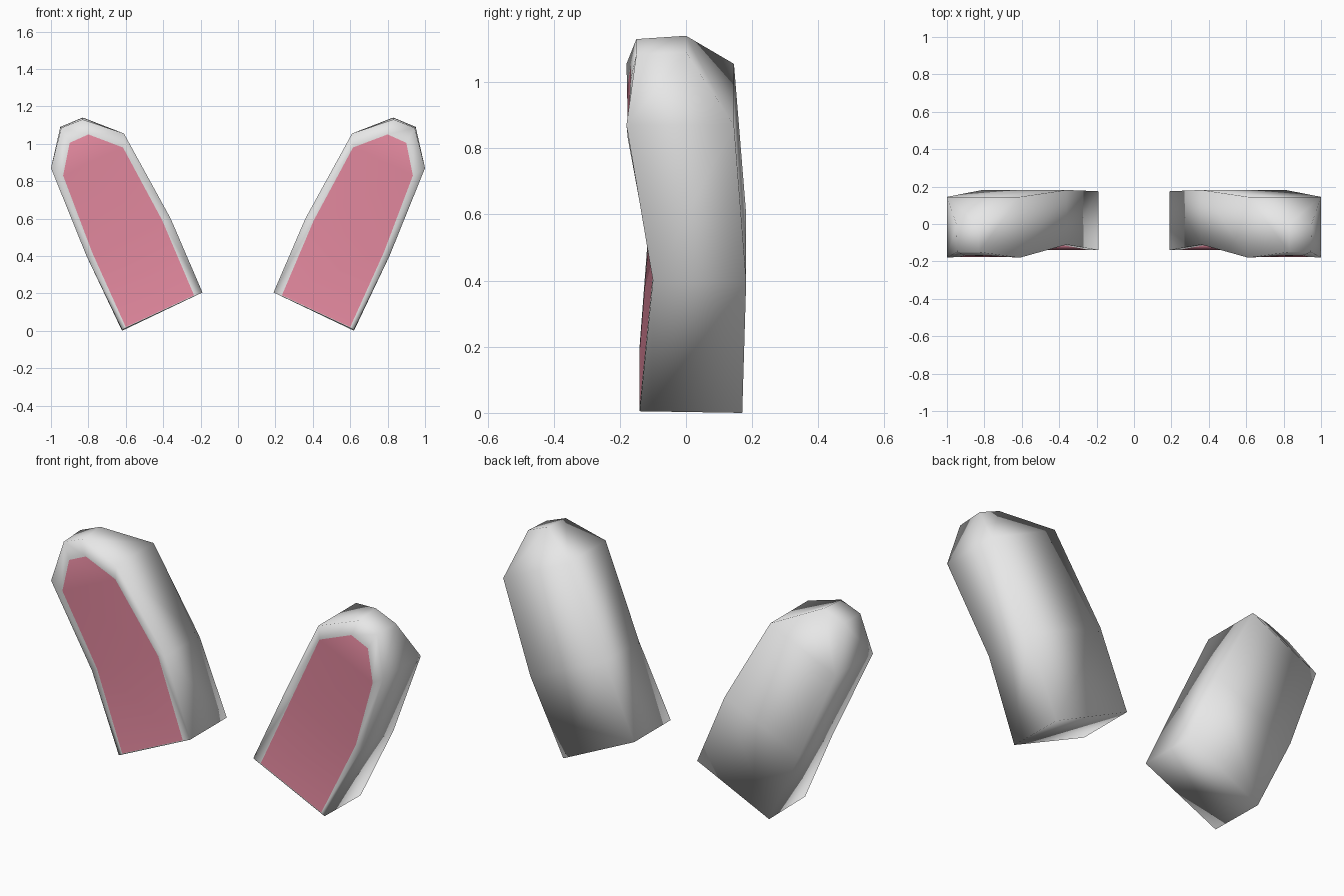
import bpy
import bmesh

cube = bpy.data.objects.get("Cube")
if cube:
    bpy.data.objects.remove(cube, do_unlink=True)


def make_material(name, rgb):
    mat = bpy.data.materials.new(name)
    mat.use_nodes = True
    mat.diffuse_color = (*rgb, 1)
    mat.node_tree.nodes["Principled BSDF"].inputs["Base Color"].default_value = (*rgb, 1)
    return mat


fur = make_material("pale grey fur", (0.8, 0.8, 0.8))
skin = make_material("pink inner ear", (0.8, 0.26, 0.36))

# Cross-sections from base to tip; each runs: front outer, back outer,
# back inner, front inner, pink inner edge, pink outer edge
SECTIONS = [
    [(0.62, -0.14, 0.005), (0.62, 0.17, 0), (0.19, 0.175, 0.205),
     (0.19, -0.14, 0.205), (0.235, -0.14, 0.19), (0.6, -0.14, 0.02)],
    [(0.81, -0.1, 0.4), (0.81, 0.182, 0.4), (0.36, 0.182, 0.6),
     (0.36, -0.11, 0.6), (0.405, -0.108, 0.59), (0.78, -0.1, 0.42)],
    [(1, -0.18, 0.87), (1, 0.145, 0.87), (0.61, 0.145, 1.055),
     (0.61, -0.18, 1.055), (0.615, -0.178, 0.98), (0.935, -0.176, 0.83)],
    [(0.945, -0.15, 1.085), (0.95, 0, 1.09), (0.83, 0, 1.14),
     (0.83, -0.15, 1.13), (0.8, -0.167, 1.05), (0.9, -0.168, 1.005)],
]
PINK_SIDE = 4


def make_ear(name, side):
    bm = bmesh.new()
    rings = [[bm.verts.new((side * x, y, z)) for x, y, z in ring] for ring in SECTIONS]
    # Walls, rim and pink strip
    for low, high in zip(rings, rings[1:]):
        for i in range(len(low)):
            j = (i + 1) % len(low)
            face = bm.faces.new((low[i], low[j], high[j], high[i]))
            face.material_index = int(i == PINK_SIDE)
    # Base and tip caps, each a main quad plus a rim strip
    for ring in (rings[0], rings[-1]):
        bm.faces.new(ring[:4])
        bm.faces.new((ring[0], ring[3], ring[4], ring[5]))
    bmesh.ops.recalc_face_normals(bm, faces=bm.faces[:])
    for face in bm.faces:
        face.smooth = True
    mesh = bpy.data.meshes.new(name)
    bm.to_mesh(mesh)
    bm.free()
    mesh.materials.append(fur)
    mesh.materials.append(skin)
    ear = bpy.data.objects.new(name, mesh)
    bpy.context.collection.objects.link(ear)


make_ear("left_ear", 1)
make_ear("right_ear", -1)
